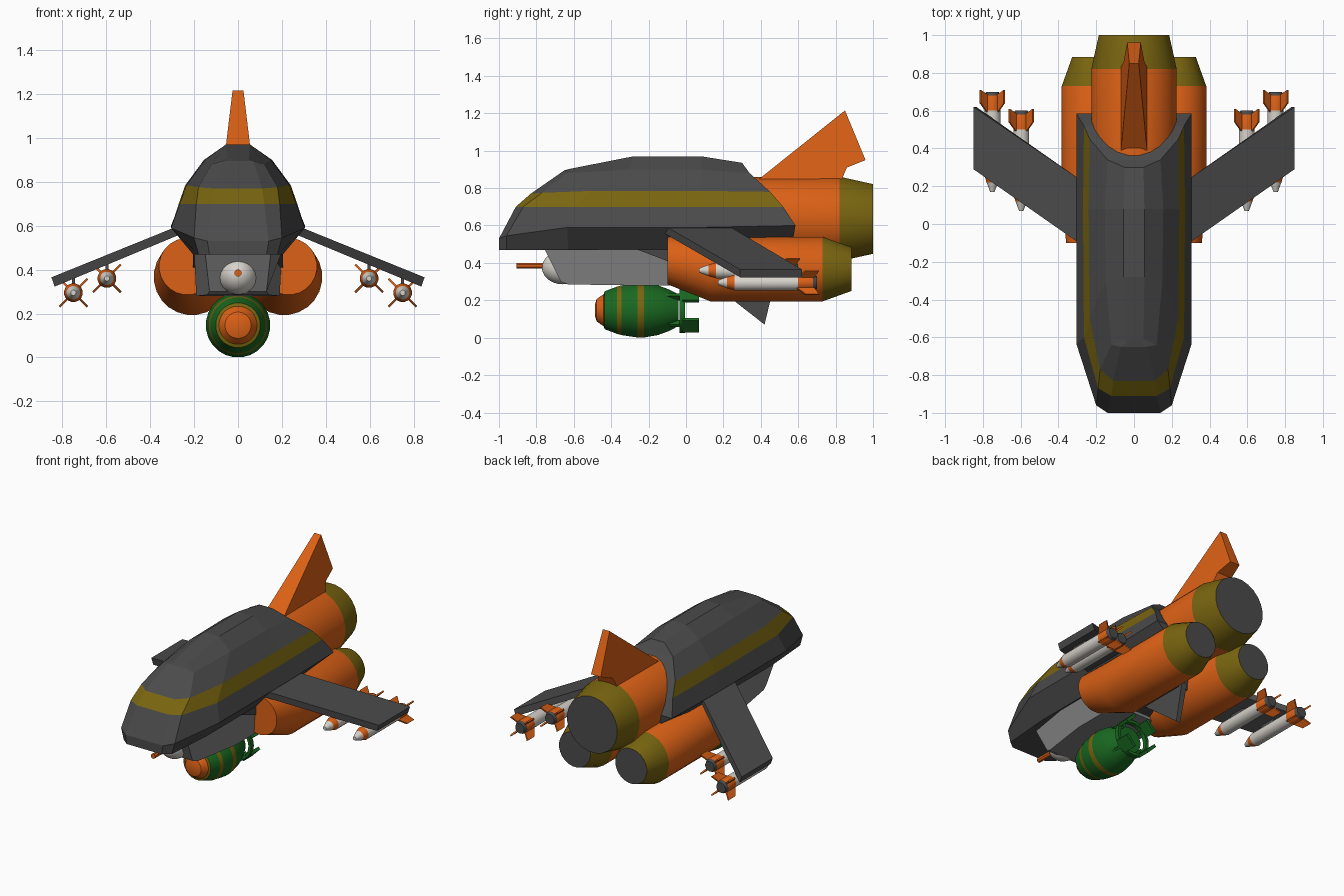
import bpy, bmesh, math
from mathutils import Matrix, Vector

if "Cube" in bpy.data.objects:
    bpy.data.objects.remove(bpy.data.objects["Cube"])


def material(name, rgb):
    m = bpy.data.materials.new(name)
    m.diffuse_color = (*rgb, 1)
    m.use_nodes = True
    m.node_tree.nodes["Principled BSDF"].inputs["Base Color"].default_value = m.diffuse_color
    return m


DARK = material("dark_grey", (.07, .07, .07))
LIGHT = material("light_grey", (.22, .22, .22))
ORANGE = material("orange", (.72, .12, .008))
OLIVE = material("olive", (.19, .13, .005))
GREEN = material("green", (.01, .14, .015))
WHITE = material("white", (.68, .65, .6))


def finish(name, bm, mats, smooth=None):
    bmesh.ops.remove_doubles(bm, verts=bm.verts, dist=1e-5)
    bmesh.ops.recalc_face_normals(bm, faces=bm.faces)
    me = bpy.data.meshes.new(name)
    bm.to_mesh(me)
    bm.free()
    for m in mats:
        me.materials.append(m)
    if smooth:
        me.shade_smooth()
        me.set_sharp_from_angle(angle=math.radians(smooth))
    ob = bpy.data.objects.new(name, me)
    bpy.context.collection.objects.link(ob)
    return ob


def lathe(name, rings, n=24, smooth=35):
    """Rings along y: (y, radius, x, z, material of the band that follows)."""
    bm = bmesh.new()
    mats = list(dict.fromkeys(r[4] for r in rings))
    loops = [[bm.verts.new((x + r * math.cos(2 * math.pi * (k + .5) / n), y,
                            z + r * math.sin(2 * math.pi * (k + .5) / n)))
              for k in range(n)] for y, r, x, z, m in rings]
    for i in range(len(loops) - 1):
        a, b = loops[i], loops[i + 1]
        for k in range(n):
            f = bm.faces.new((a[k], a[(k + 1) % n], b[(k + 1) % n], b[k]))
            f.material_index = mats.index(rings[i][4])
    for i in (0, -1):
        bm.faces.new(loops[i]).material_index = mats.index(rings[i][4])
    return finish(name, bm, mats, smooth)


def loft(name, a, b, mat):
    """Closed solid between two matching outlines."""
    bm = bmesh.new()
    va, vb = [bm.verts.new(p) for p in a], [bm.verts.new(p) for p in b]
    bm.faces.new(va)
    bm.faces.new(vb)
    for k in range(len(a)):
        j = (k + 1) % len(a)
        bm.faces.new((va[k], va[j], vb[j], vb[k]))
    return finish(name, bm, [mat])


def slab(name, pts, mat):
    """Side profile (half thickness, y, z) mirrored across x = 0."""
    return loft(name, pts, [(-x, y, z) for x, y, z in pts], mat)


def boxes(name, items, mat):
    """Several boxes in one object: (centre, size, turn about y)."""
    bm = bmesh.new()
    for c, s, turn in items:
        bmesh.ops.create_cube(bm, size=1, matrix=Matrix.Translation(c) @
                              Matrix.Rotation(turn, 4, 'Y') @ Matrix.Diagonal((*s, 1)))
    return finish(name, bm, [mat])


# Fuselage: half outlines at rising levels, nose to rear
levels = [
    [(.13, -1, .47), (.18, -.96, .47), (.205, -.63, .47), (.205, .08, .47), (.22, .575, .54)],
    [(.14, -1, .53), (.20, -.96, .545), (.305, -.635, .59), (.305, .08, .59), (.305, .585, .60)],
    [(.12, -.91, .70), (.19, -.87, .70), (.265, -.60, .70), (.27, .08, .70), (.265, .52, .70)],
    [(.11, -.83, .77), (.18, -.77, .775), (.235, -.50, .785), (.24, .08, .785), (.235, .45, .78)],
    [(.07, -.65, .895), (.12, -.64, .88), (.15, -.30, .90), (.155, .08, .90), (.14, .34, .88)],
    [(.04, -.63, .90), (.05, -.61, .905), (.055, -.28, .97), (.055, .08, .97), (.05, .30, .935)],
]
bm = bmesh.new()
R = [[bm.verts.new(p) for p in row] for row in levels]
L = [[bm.verts.new((-x, y, z)) for x, y, z in row] for row in levels]
for j in range(5):
    quads = [(S[j][i], S[j][i + 1], S[j + 1][i + 1], S[j + 1][i]) for S in (R, L) for i in range(4)]
    quads += [(R[j][i], R[j + 1][i], L[j + 1][i], L[j][i]) for i in (0, 4)]
    for k, q in enumerate(quads):
        bm.faces.new(q).material_index = int(j == 2 and k < 9)
for j in (0, 5):
    for i in range(4):
        bm.faces.new((R[j][i], R[j][i + 1], L[j][i + 1], L[j][i]))
finish("fuselage", bm, [DARK, OLIVE])

# Belly, rear underbody and ventral fin
slab("belly", [(.15, -.76, .48), (.13, -.67, .30), (.14, -.63, .285), (.19, -.30, .28),
               (.19, .05, .28), (.2, .05, .48), (.2, -.45, .48)], LIGHT)
slab("underbody", [(.206, -.27, .475), (.206, -.1, .41), (.2, .02, .30), (.15, .45, .30),
                   (.15, .54, .54), (.206, .2, .55), (.206, -.27, .55)], DARK)
slab("ventral_fin", [(.02, .1, .32), (.015, .42, .07), (.02, .48, .32)], DARK)

# Chin dome and probe
lathe("chin_dome", [(-.66 - .11 * math.sin(a), max(.004, .09 * math.cos(a)), 0, .375, WHITE)
                    for a in [math.pi / 2 * k / 7 for k in range(7, -8, -1)]], 24, 40)
lathe("chin_probe", [(-.905, .017, 0, .385, ORANGE), (-.7, .017, 0, .385, ORANGE)], 8)

# Main engine and tail fin
lathe("main_engine", [(.32, .225, 0, .635, ORANGE), (.82, .228, 0, .635, OLIVE),
                      (1.0, .188, 0, .635, DARK)], 24, 30)
slab("tail_fin", [(.07, .38, .84), (.07, .83, .84), (.055, .86, .91), (.036, .96, .95),
                  (.025, .85, 1.215)], ORANGE)

for s, side in ((1, "right"), (-1, "left")):
    # Side engine with a narrowed front
    cx = s * .21
    lathe(side + "_engine", [(-.1, .13, s * .23, .415, ORANGE), (.13, .174, cx, .367, ORANGE),
                             (.73, .174, cx, .367, OLIVE), (.885, .118, cx, .367, DARK)], 24, 30)
    # Swept drooping wing
    wing = [(.25, -.13, .608), (.25, .21, .608), (.85, .62, .365), (.85, .29, .365)]
    top = [(s * x, y, z) for x, y, z in wing]
    low = [(s * (x - .015 * (x > .8)), y, z - .042) for x, y, z in wing]
    loft(side + "_wing", top, low, DARK)
    # Wing missiles with diagonal fins
    for label, mx, mz, y0 in (("outer", .75, .295, .17), ("inner", .597, .36, .07)):
        x, name = s * mx, f"{side}_{label}_missile"
        prof = [(0, .012, WHITE), (.05, .031, ORANGE), (.09, .043, WHITE),
                (.43, .043, ORANGE), (.51, .043, DARK), (.53, .034, DARK)]
        lathe(name, [(y0 + y, r, x, mz, m) for y, r, m in prof], 16)
        for k in range(4):
            a = math.pi / 4 + k * math.pi / 2
            d, w = Vector((math.cos(a), 0, math.sin(a))), Vector((-math.sin(a), 0, math.cos(a))) * .005
            c = Vector((x, y0, mz))
            fin = [c + d * r + Vector((0, y, 0)) for r, y in
                   ((.03, .41), (.06, .44), (.09, .47), (.09, .54), (.03, .51))]
            loft(f"{name}_fin_{k + 1}", [p + w for p in fin], [p - w for p in fin], ORANGE)
        boxes(name + "_pylon", [((x, y0 + .21, mz + .055), (.014, .12, .05), 0)], DARK)

# Bomb with coloured nose and bands
BZ = .147
bomb = [(-.487, .03, ORANGE), (-.478, .06, ORANGE), (-.44, .087, OLIVE), (-.435, .102, GREEN),
        (-.37, .127, OLIVE), (-.345, .134, GREEN), (-.26, .147, OLIVE), (-.225, .147, GREEN),
        (-.15, .134, GREEN), (-.09, .112, GREEN), (-.04, .085, GREEN)]
lathe("bomb", [(y, r, 0, BZ, m) for y, r, m in bomb], 24, 35)

# Bomb tail: ring, struts and rear plates
bm = bmesh.new()
n = 24
ring = [[bm.verts.new((r * math.cos(2 * math.pi * k / n), y, BZ + r * math.sin(2 * math.pi * k / n)))
         for k in range(n)] for y, r in ((-.035, .122), (-.005, .122), (-.005, .102), (-.035, .102))]
for i in range(4):
    a, b = ring[i], ring[(i + 1) % 4]
    for k in range(n):
        bm.faces.new((a[k], a[(k + 1) % n], b[(k + 1) % n], b[k]))
finish("bomb_tail_ring", bm, [GREEN], 35)
struts, plates = [], []
for k in range(4):
    a = math.pi / 4 + k * math.pi / 2
    d = Vector((math.cos(a), 0, math.sin(a)))
    o = Vector((0, 0, BZ))
    struts.append((o + d * .1 + Vector((0, -.06, 0)), (.035, .1, .018), -a))
    plates.append((o + d * .112 + Vector((0, .025, 0)), (.02, .09, .09), -a))
boxes("bomb_tail_struts", struts, GREEN)
boxes("bomb_tail_plates", plates, GREEN)
